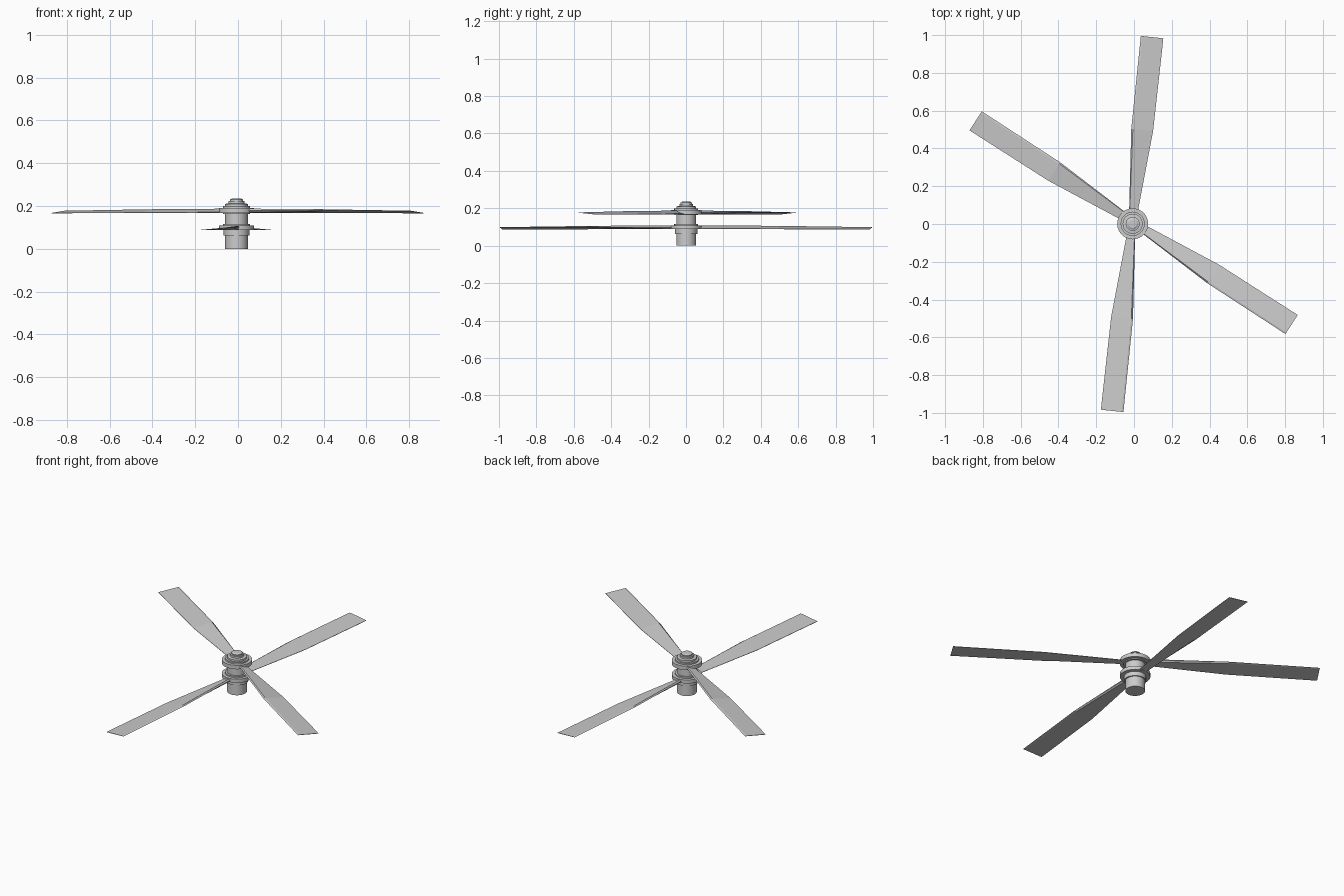
import bpy, bmesh
from math import radians, pi, cos, sin

if "Cube" in bpy.data.objects:
    bpy.data.objects.remove(bpy.data.objects["Cube"])

CX, CY = -0.007, 0.001


def finish(bm, name):
    bmesh.ops.recalc_face_normals(bm, faces=bm.faces)
    me = bpy.data.meshes.new(name)
    bm.to_mesh(me)
    bm.free()
    ob = bpy.data.objects.new(name, me)
    bpy.context.collection.objects.link(ob)
    return ob


def lathe(name, profile, n=28):
    # closed solid of revolution from (radius, z) rings
    bm = bmesh.new()
    rings = [[bm.verts.new((CX + r * cos(2 * pi * i / n), CY + r * sin(2 * pi * i / n), z))
              for i in range(n)] for r, z in profile]
    for a, b in zip(rings, rings[1:]):
        for i in range(n):
            j = (i + 1) % n
            bm.faces.new((a[i], a[j], b[j], b[i]))
    bm.faces.new(rings[0])
    bm.faces.new(rings[-1])
    ob = finish(bm, name)
    bpy.ops.object.select_all(action='DESELECT')
    ob.select_set(True)
    bpy.context.view_layer.objects.active = ob
    bpy.ops.object.shade_smooth_by_angle(angle=radians(30))
    return ob


# distance, half chord, leading-edge top, leading-edge bottom, trailing-edge height
SECTIONS = [
    (0.03, 0.020, 0.011, -0.009, -0.006),
    (0.50, 0.058, 0.008, -0.001, -0.009),
    (0.995, 0.060, 0.001, -0.001, -0.010),
]


def blade(name, z, angle, side, center):
    # side = +1 puts the leading edge on the left looking outward
    bm = bmesh.new()
    u = (cos(angle), sin(angle))
    v = (-sin(angle) * side, cos(angle) * side)
    loops = []
    for d, h, top, bot, te in SECTIONS:
        pts = [(h * 0.85, top), (h, (top + bot) / 2), (h * 0.8, bot),
               (-h, te - 0.001), (-h, te + 0.001)]
        loops.append([bm.verts.new((center[0] + u[0] * d + v[0] * c,
                                    center[1] + u[1] * d + v[1] * c, z + dz))
                      for c, dz in pts])
    for a, b in zip(loops, loops[1:]):
        for i in range(5):
            j = (i + 1) % 5
            bm.faces.new((a[i], a[j], b[j], b[i]))
    bm.faces.new(loops[0])
    bm.faces.new(loops[-1])
    return finish(bm, name)


# Central mast
lathe("mast", [(0.053, 0.0), (0.053, 0.17)])

# Rotor hubs
lathe("lower_hub", [(0.060, 0.062), (0.060, 0.088), (0.082, 0.088),
                    (0.082, 0.109), (0.064, 0.109), (0.064, 0.117)])
lathe("upper_hub", [(0.064, 0.163), (0.064, 0.168), (0.082, 0.168),
                    (0.082, 0.191), (0.064, 0.191), (0.064, 0.199)])

# Stepped cap
lathe("mast_cap", [(0.053, 0.195), (0.053, 0.210), (0.037, 0.212),
                   (0.037, 0.223), (0.030, 0.224), (0.030, 0.230), (0.022, 0.235)])

# Counter-rotating blade pairs
for k in range(2):
    blade(f"lower_blade_{k + 1}", 0.098, radians(83.9 + 180 * k), 1, (-0.010, 0.0))
    blade(f"upper_blade_{k + 1}", 0.177, radians(147.2 + 180 * k), -1, (-0.002, 0.007))
